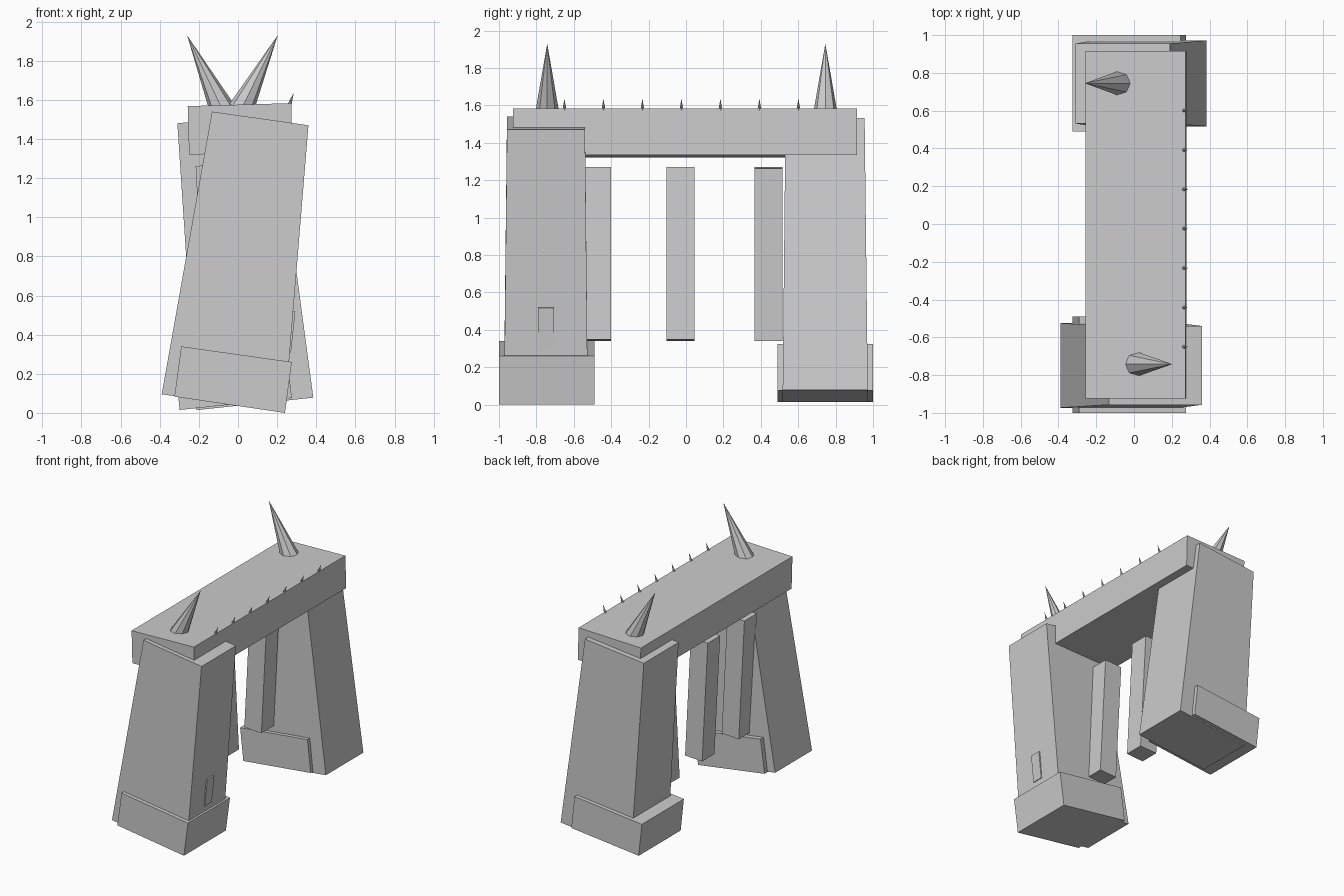
import bpy, bmesh
from math import radians, sin, cos
from mathutils import Vector

if "Cube" in bpy.data.objects:
    bpy.data.objects.remove(bpy.data.objects["Cube"])


def block(name, quad, y_bottom, y_top=None):
    """Slab from an x-z outline (BL, BR, TR, TL), with y range at bottom and top."""
    y_top = y_top or y_bottom
    ranges = (y_bottom, y_bottom, y_top, y_top)
    bm = bmesh.new()
    front, back = [[bm.verts.new((x, r[s], z)) for (x, z), r in zip(quad, ranges)]
                   for s in (0, 1)]
    bm.faces.new(front)
    bm.faces.new(back[::-1])
    for i in range(4):
        j = (i + 1) % 4
        bm.faces.new((front[j], front[i], back[i], back[j]))
    bmesh.ops.recalc_face_normals(bm, faces=bm.faces)
    mesh = bpy.data.meshes.new(name)
    bm.to_mesh(mesh)
    bm.free()
    ob = bpy.data.objects.new(name, mesh)
    bpy.context.collection.objects.link(ob)


def tilted(cx, cz, w, h, deg):
    """Rectangle outline in x-z; positive degrees lean the top toward +x."""
    s, c = sin(radians(deg)), cos(radians(deg))
    return [(cx + u * w / 2 * c + v * h / 2 * s, cz - u * w / 2 * s + v * h / 2 * c)
            for u, v in ((-1, -1), (1, -1), (1, 1), (-1, 1))]


def spike(name, base, tip, radius, sides):
    base, tip = Vector(base), Vector(tip)
    axis = tip - base
    bpy.ops.mesh.primitive_cone_add(vertices=sides, radius1=radius, radius2=0,
                                    depth=axis.length, location=(base + tip) / 2)
    ob = bpy.context.object
    ob.name = name
    ob.rotation_euler = axis.to_track_quat('Z', 'Y').to_euler()


# Tapered legs leaning opposite ways
block("front_leg", [(-0.39, 0.095), (0.24, 0.008), (0.36, 1.47), (-0.133, 1.54)],
      (-0.973, -0.525), (-0.957, -0.54))
block("back_leg", [(-0.213, 0.014), (0.385, 0.078), (0.19, 1.533), (-0.31, 1.48)],
      (0.517, 0.972), (0.532, 0.955))

# Feet wrapped around the leg bottoms
block("front_foot", [(-0.325, 0.083), (0.24, 0.0), (0.275, 0.26), (-0.29, 0.34)],
      (-1.0, -0.49))
block("back_foot", [(-0.298, 0.015), (0.275, 0.076), (0.247, 0.325), (-0.325, 0.264)],
      (0.49, 1.0))

# Door plaque on the front leg's side
block("door_plaque", tilted(0.262, 0.415, 0.04, 0.21, 6), (-0.79, -0.705))

# Top beam
block("beam", [(-0.25, 1.32), (0.279, 1.335), (0.272, 1.583), (-0.257, 1.568)],
      (-0.925, 0.915))

# Posts hanging under the beam
for i, (x, y, lean) in enumerate(((-0.12, -0.475, -3), (-0.12, -0.03, -3), (-0.105, 0.44, 3))):
    block(f"post_{i + 1}", tilted(x, 0.805, 0.145, 0.923, lean), (y - 0.075, y + 0.075))

# Large horns
spike("front_horn", (0.015, -0.742, 1.55), (0.203, -0.742, 1.93), 0.066, 8)
spike("back_horn", (-0.08, 0.745, 1.55), (-0.26, 0.745, 1.93), 0.066, 8)

# Row of small spikes along the right edge
for i in range(7):
    y = -0.65 + i * 0.2085
    spike(f"small_spike_{i + 1}", (0.262, y, 1.572), (0.285, y, 1.637), 0.011, 8)
